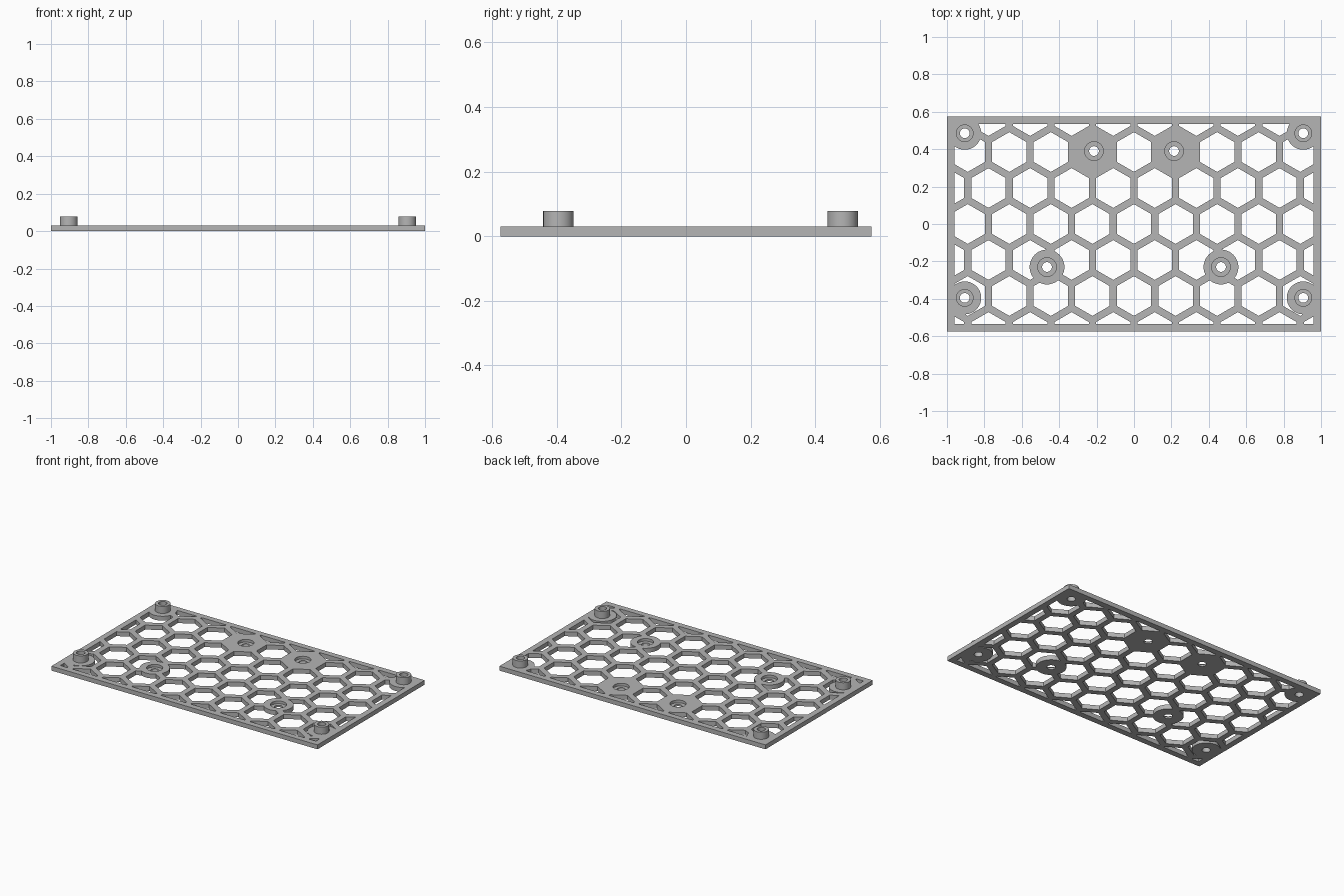
import bpy, bmesh, math
from mathutils import Vector

cube = bpy.data.objects.get("Cube")
if cube:
    bpy.data.objects.remove(cube, do_unlink=True)

THICK, BOSS_TOP = 0.03, 0.078
HALF_X, HALF_Y, RIM = 1.0, 0.575, 0.04
PITCH, HEX_WIDTH = 2 / 9, 0.184
ROW = PITCH * math.sqrt(3) / 2
CORNERS = [(sx * 0.905, y) for sx in (-1, 1) for y in (0.485, -0.395)]
FRONT_SEATS = [(sx * 0.465, -0.23) for sx in (-1, 1)]
BACK_SEATS = [(sx * 0.214, 0.39) for sx in (-1, 1)]
FILLED = {(sx, 2) for sx in (-1, 1)}

grey = bpy.data.materials.new("plain_grey")
grey.use_nodes = True
grey.diffuse_color = (0.46, 0.46, 0.46, 1)
grey.node_tree.nodes["Principled BSDF"].inputs["Base Color"].default_value = grey.diffuse_color


def to_object(name, bm):
    bmesh.ops.recalc_face_normals(bm, faces=bm.faces)
    mesh = bpy.data.meshes.new(name)
    bm.to_mesh(mesh)
    bm.free()
    mesh.materials.append(grey)
    obj = bpy.data.objects.new(name, mesh)
    bpy.context.scene.collection.objects.link(obj)
    return obj


def raise_faces(bm, height):
    geom = bmesh.ops.extrude_face_region(bm, geom=bm.faces[:])["geom"]
    verts = [g for g in geom if isinstance(g, bmesh.types.BMVert)]
    bmesh.ops.translate(bm, verts=verts, vec=(0, 0, height))


def discs(name, centres, radius, z0, z1, sides=48):
    bm = bmesh.new()
    for x, y in centres:
        ring = [bm.verts.new((x + radius * math.cos(math.tau * i / sides),
                              y + radius * math.sin(math.tau * i / sides), z0)) for i in range(sides)]
        bm.faces.new(ring)
    raise_faces(bm, z1 - z0)
    return to_object(name, bm)


def combine(target, tool, operation):
    mod = target.modifiers.new("combine", 'BOOLEAN')
    mod.operation, mod.solver, mod.object = operation, 'EXACT', tool
    bpy.context.view_layer.update()
    graph = bpy.context.evaluated_depsgraph_get()
    mesh = bpy.data.meshes.new_from_object(target.evaluated_get(graph))
    target.modifiers.clear()
    target.data = mesh
    bpy.data.objects.remove(tool, do_unlink=True)


# Solid base plate
bm = bmesh.new()
bmesh.ops.create_cube(bm, size=1)
bmesh.ops.scale(bm, vec=(2 * HALF_X, 2 * HALF_Y, THICK), verts=bm.verts)
bmesh.ops.translate(bm, vec=(0, 0, THICK / 2), verts=bm.verts)
plate = to_object("honeycomb_plate", bm)

# Honeycomb openings, trimmed to the inside of the rim
bm = bmesh.new()
radius = HEX_WIDTH / math.sqrt(3)
for row in range(-3, 4):
    for col in range(-5, 6):
        if (col, row) in FILLED:
            continue
        cx, cy = (col + (row % 2) / 2) * PITCH, row * ROW
        bm.faces.new([bm.verts.new((cx + radius * math.sin(math.tau * i / 6),
                                    cy + radius * math.cos(math.tau * i / 6), -0.05)) for i in range(6)])
for normal, limit in (((1, 0, 0), HALF_X), ((-1, 0, 0), HALF_X), ((0, 1, 0), HALF_Y), ((0, -1, 0), HALF_Y)):
    bmesh.ops.bisect_plane(bm, geom=bm.verts[:] + bm.edges[:] + bm.faces[:],
                           plane_co=Vector(normal) * (limit - RIM), plane_no=normal, clear_outer=True)
raise_faces(bm, 0.15)
combine(plate, to_object("hex_cutter", bm), 'DIFFERENCE')

# Round pads, through holes and counterbored screw seats
combine(plate, discs("corner_pads", CORNERS, 0.088, 0, THICK), 'UNION')
combine(plate, discs("seat_pads", FRONT_SEATS, 0.093, 0, THICK), 'UNION')
seats = FRONT_SEATS + BACK_SEATS
combine(plate, discs("counterbores", seats, 0.05, 0.012, 0.1), 'DIFFERENCE')
combine(plate, discs("screw_holes", seats + CORNERS, 0.026, -0.1, 0.2), 'DIFFERENCE')

# Raised corner bosses
parts = [plate]
for (x, y) in CORNERS:
    name = ("back" if y > 0 else "front") + ("_left" if x > 0 else "_right") + "_boss"
    boss = discs(name, [(x, y)], 0.047, THICK - 0.001, BOSS_TOP)
    combine(boss, discs("boss_hole", [(x, y)], 0.026, -0.1, 0.2), 'DIFFERENCE')
    parts.append(boss)

bpy.ops.object.select_all(action='DESELECT')
for part in parts:
    part.select_set(True)
bpy.context.view_layer.objects.active = plate
bpy.ops.object.shade_smooth_by_angle(angle=math.radians(30))
